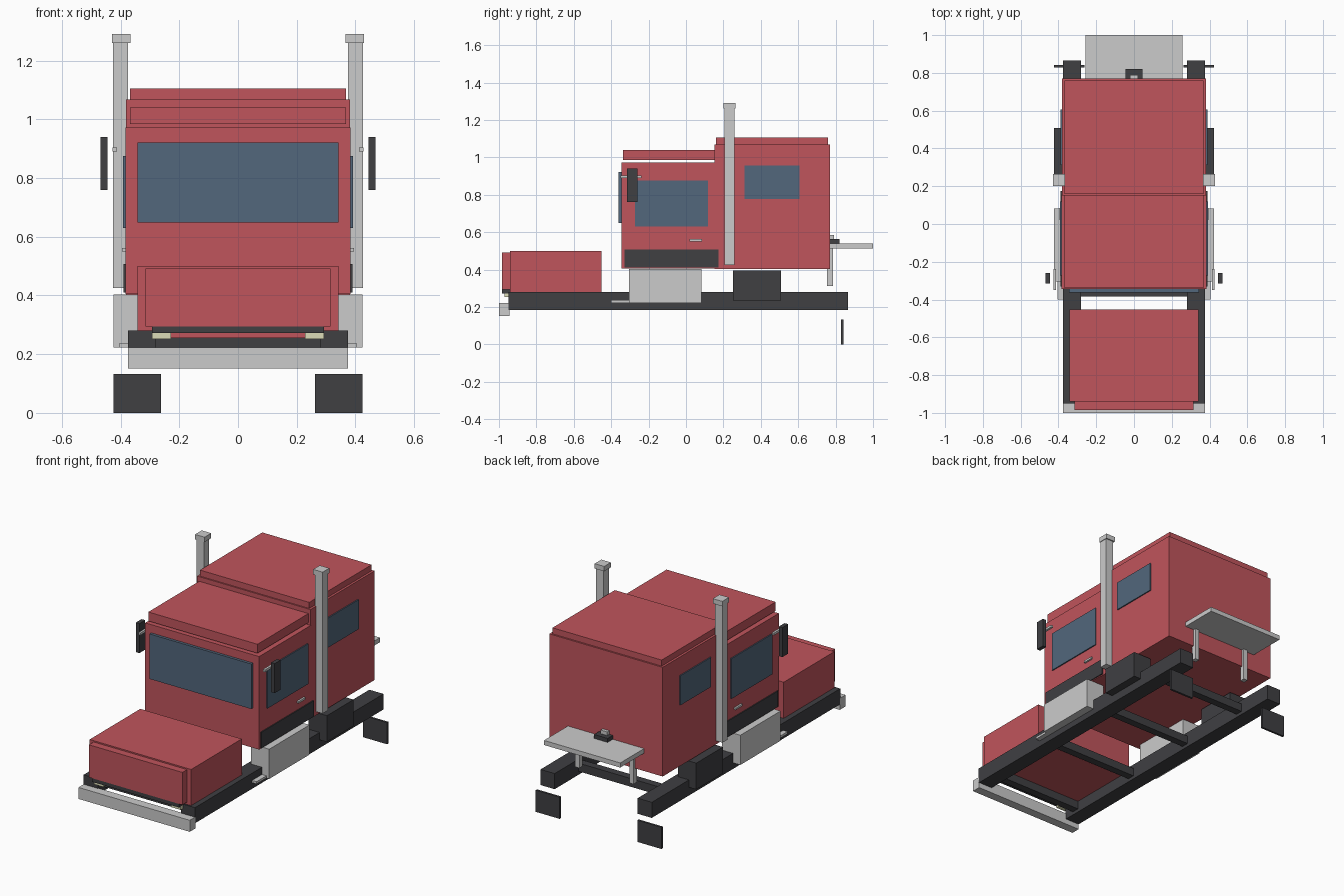
import bpy
import bmesh


def material(name, rgb):
    m = bpy.data.materials.new(name)
    m.diffuse_color = (*rgb, 1)
    return m


RED = material("red_paint", (0.53, 0.09, 0.107))
DARK = material("dark_metal", (0.05, 0.05, 0.055))
GLASS = material("glass", (0.085, 0.135, 0.20))
LAMP = material("lamp", (0.72, 0.72, 0.48))


def box(name, x, y, z, mat=None):
    """Box from (min, max) ranges on each axis."""
    bm = bmesh.new()
    bmesh.ops.create_cube(bm, size=1)
    for v in bm.verts:
        v.co = [r[0] if c < 0 else r[1] for c, r in zip(v.co, (x, y, z))]
    me = bpy.data.meshes.new(name)
    bm.to_mesh(me)
    bm.free()
    if mat:
        me.materials.append(mat)
    ob = bpy.data.objects.new(name, me)
    bpy.context.collection.objects.link(ob)
    return ob


def wide(name, half, y, z, mat=None):
    """Box centred on x = 0."""
    return box(name, (-half, half), y, z, mat)


def pair(name, x, y, z, mat=None):
    """Matching boxes on both sides."""
    box("right_" + name, x, y, z, mat)
    box("left_" + name, (-x[1], -x[0]), y, z, mat)


# Chassis
pair("frame_rail", (0.28, 0.375), (-0.95, 0.865), (0.185, 0.28), DARK)
for i, y in enumerate((-0.86, -0.362, 0.125, 0.61)):
    wide(f"crossmember_{i + 1}", 0.285, (y - 0.023, y + 0.023), (0.205, 0.255), DARK)
wide("front_bumper", 0.375, (-1.0, -0.945), (0.152, 0.222))

# Hood and front
wide("hood", 0.342, (-0.94, -0.452), (0.255, 0.50), RED)
wide("grille_panel", 0.315, (-0.985, -0.935), (0.294, 0.492), RED)
wide("grille_base", 0.293, (-0.985, -0.94), (0.272, 0.294), DARK)
pair("headlight", (0.228, 0.293), (-0.97, -0.935), (0.252, 0.273), LAMP)

# Cab and sleeper
wide("cab", 0.384, (-0.345, 0.155), (0.405, 0.972), RED)
wide("cab_roof", 0.368, (-0.338, 0.152), (0.985, 1.04), RED)
wide("sleeper", 0.382, (0.152, 0.77), (0.403, 1.068), RED)
wide("sleeper_roof", 0.368, (0.16, 0.76), (1.068, 1.105), RED)
wide("windshield", 0.343, (-0.362, -0.34), (0.648, 0.922), GLASS)
pair("door_window", (0.375, 0.391), (-0.273, 0.118), (0.63, 0.875), GLASS)
pair("sleeper_window", (0.375, 0.389), (0.313, 0.607), (0.777, 0.957), GLASS)
pair("lower_trim", (0.375, 0.39), (-0.33, 0.175), (0.41, 0.507), DARK)
pair("door_handle", (0.38, 0.395), (0.02, 0.085), (0.55, 0.562))

# Mirrors
pair("mirror", (0.444, 0.468), (-0.315, -0.26), (0.76, 0.94), DARK)
pair("mirror_arm", (0.413, 0.427), (-0.35, -0.237), (0.89, 0.904))

# Exhaust stacks
pair("exhaust_stack", (0.375, 0.426), (0.207, 0.258), (0.425, 1.262))
pair("exhaust_cap", (0.366, 0.43), (0.201, 0.265), (1.26, 1.29))

# Side tanks, steps and boxes
pair("fuel_tank", (0.30, 0.424), (-0.305, 0.083), (0.222, 0.403))
pair("step", (0.34, 0.405), (-0.40, -0.305), (0.222, 0.236))
pair("battery_box", (0.30, 0.424), (0.25, 0.507), (0.235, 0.395), DARK)

# Rear platform with coupling and mud flaps
wide("rear_platform", 0.257, (0.765, 1.0), (0.512, 0.54))
pair("platform_leg", (0.168, 0.197), (0.755, 0.786), (0.313, 0.515))
wide("coupling_base", 0.046, (0.767, 0.82), (0.54, 0.564), DARK)
wide("coupling_block", 0.022, (0.755, 0.79), (0.564, 0.586))
pair("mud_flap", (0.262, 0.424), (0.829, 0.842), (0.0, 0.132), DARK)
